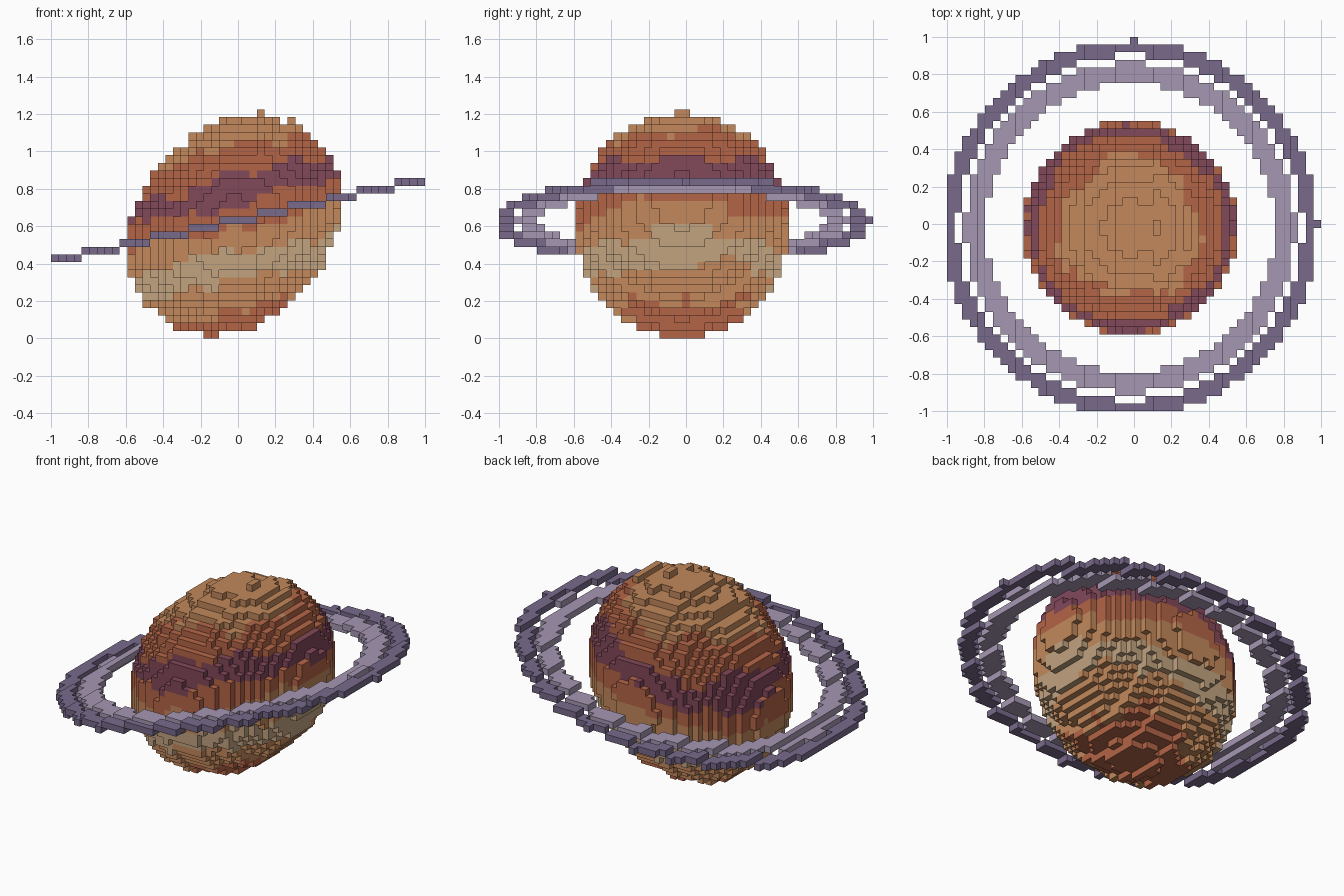
import bpy, bmesh, math
from mathutils import Vector

cube = bpy.data.objects.get("Cube")
if cube:
    bpy.data.objects.remove(cube, do_unlink=True)

CELLS = 49                # grid cells along the longest side
SIZE = 2 / CELLS
MID = 23.5                # middle of the planet and rings, in cells
AXES = [Vector(a) for a in ((1, 0, 0), (0, 1, 0), (0, 0, 1))]


def srgb(*rgb):
    return tuple((c / 255 / 12.92 if c < 11 else ((c / 255 + 0.055) / 1.055) ** 2.4) for c in rgb) + (1,)


def material(name, color):
    m = bpy.data.materials.new(name)
    m.diffuse_color = color
    m.use_nodes = True
    bsdf = next(n for n in m.node_tree.nodes if n.type == 'BSDF_PRINCIPLED')
    bsdf.inputs["Base Color"].default_value = color
    bsdf.inputs["Roughness"].default_value = 0.9
    return m


tan = material("tan", srgb(194, 136, 91))
rust = material("rust", srgb(180, 101, 71))
maroon = material("maroon", srgb(130, 72, 90))
sand = material("sand", srgb(194, 163, 128))
ring_dark = material("dark_violet", srgb(120, 106, 139))
ring_light = material("pale_violet", srgb(166, 151, 179))


def lift(i):
    """Whole-cell rise that slants everything up towards +x."""
    return round((i - 24) * 2 / 9)


def build_blocks(name, cells, materials):
    """Turn a {cell: material index} grid into a mesh of its exposed block faces."""
    bm = bmesh.new()
    corners = {}

    def corner(p):
        key = tuple(round(c) for c in p)
        if key not in corners:
            corners[key] = bm.verts.new((key[0] * SIZE - 1, key[1] * SIZE - 1, key[2] * SIZE))
        return corners[key]

    for cell, mat in cells.items():
        base = Vector(cell)
        for n in range(3):
            a, b, c = AXES[n], AXES[(n + 1) % 3], AXES[(n + 2) % 3]
            for side in (0, 1):
                near = base + a * (2 * side - 1)
                if tuple(round(v) for v in near) in cells:
                    continue
                o = base + a * side
                loop = [o, o + b, o + b + c, o + c]
                if not side:
                    loop.reverse()
                bm.faces.new([corner(p) for p in loop]).material_index = mat
    mesh = bpy.data.meshes.new(name)
    bm.to_mesh(mesh)
    bm.free()
    for m in materials:
        mesh.materials.append(m)
    obj = bpy.data.objects.new(name, mesh)
    bpy.context.collection.objects.link(obj)
    return obj


# Planet: slanted ball of blocks with wavy colour bands from bottom to top
BANDS = [(3.7, 1), (7.6, 0), (11.4, 3), (14.6, 0), (17.7, 1), (21.3, 2), (25, 1), (99, 0)]


def band(u, v, k):
    turn = math.atan2(v, u)
    wave = 0.6 * math.sin(3 * turn + k * 0.4) + 0.45 * math.sin(7 * turn - k * 0.7)
    return next(mat for top, mat in BANDS if k + 0.5 + wave < top)


planet = {}
for i in range(CELLS):
    for j in range(CELLS):
        for k in range(1, 29):
            u, v, w = i - MID, j - MID, k - 14.5
            if u * u + v * v + w * w <= 14 ** 2:
                planet[i, j, k + lift(i)] = band(u, v, k)
build_blocks("planet", planet, [tan, rust, maroon, sand])


# Rings: one block thick, with a single stray block on the +x and +y sides
def ring(name, inner, outer, edge, mat):
    spots = [(i, j) for i in range(CELLS) for j in range(CELLS)
             if inner < math.hypot(i - MID, j - MID) < outer]
    spots += [(edge, 24), (24, edge)]
    build_blocks(name, {(i, j, 15 + lift(i)): 0 for i, j in spots}, [mat])


ring("outer_ring", 22.58, 24.5, 48, ring_dark)
ring("inner_ring", 18.84, 21.6, 45, ring_light)
